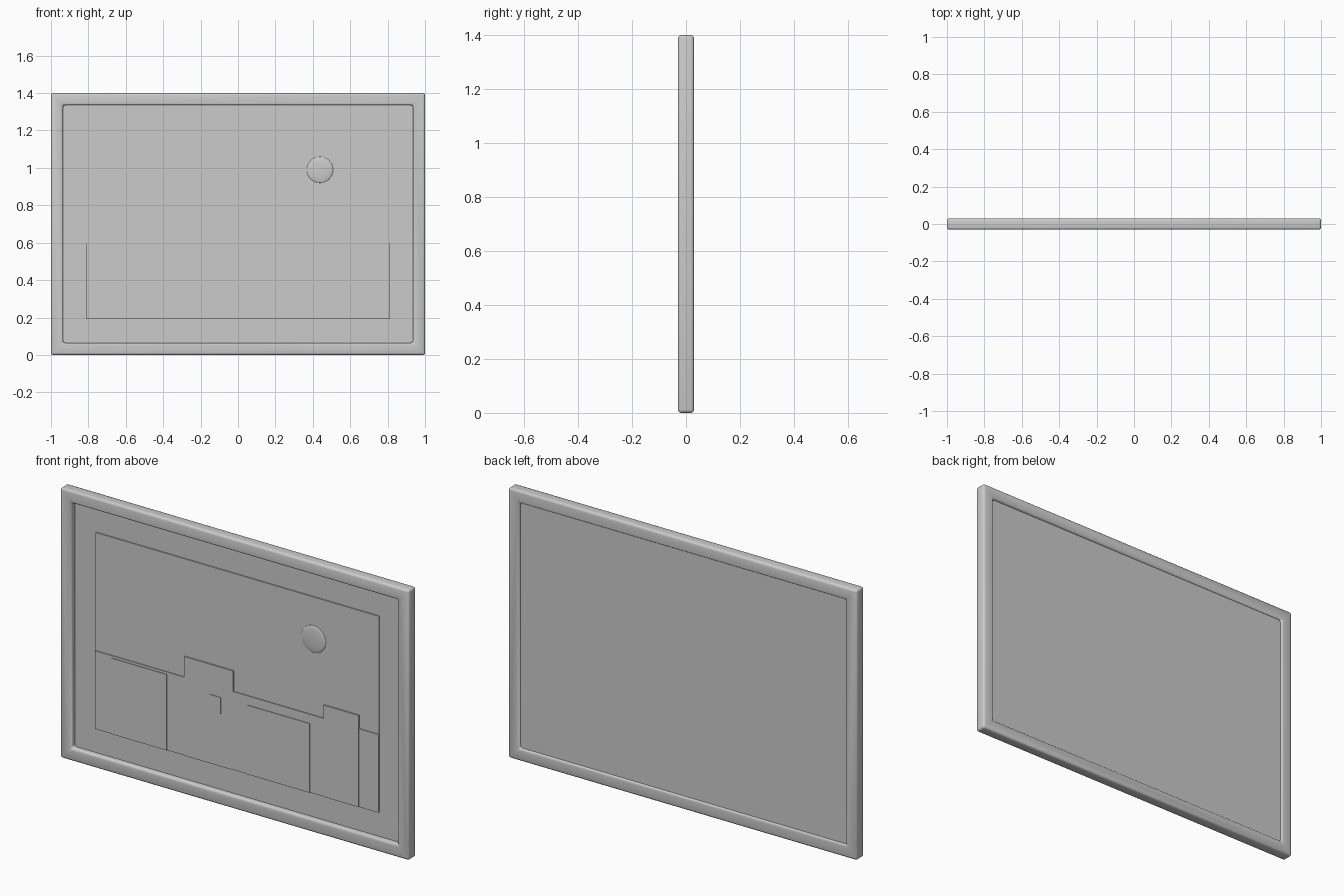
import bpy
import bmesh
from mathutils import Matrix

cube = bpy.data.objects.get("Cube")
if cube:
    bpy.data.objects.remove(cube, do_unlink=True)

GREY = (0.6, 0.6, 0.6, 1)
grey = bpy.data.materials.new("plain grey")
grey.use_nodes = True
grey.diffuse_color = GREY
grey.node_tree.nodes["Principled BSDF"].inputs["Base Color"].default_value = GREY


def add_object(name, bm):
    mesh = bpy.data.meshes.new(name)
    bm.to_mesh(mesh)
    bm.free()
    mesh.materials.append(grey)
    obj = bpy.data.objects.new(name, mesh)
    bpy.context.collection.objects.link(obj)
    return obj


def plate(name, x0, x1, z0, z1, front, back):
    """Flat box given by its limits in x, z and depth."""
    bm = bmesh.new()
    bmesh.ops.create_cube(bm, size=1)
    for v in bm.verts:
        v.co.x = x1 if v.co.x > 0 else x0
        v.co.y = back if v.co.y > 0 else front
        v.co.z = z1 if v.co.z > 0 else z0
    return add_object(name, bm)


def smooth(obj):
    bpy.ops.object.select_all(action="DESELECT")
    obj.select_set(True)
    bpy.context.view_layer.objects.active = obj
    bpy.ops.object.shade_smooth_by_angle()


HEIGHT, DEPTH, RAIL = 1.4, 0.06, 0.065

# Frame: a flat ring, thickened and rounded on every edge
bm = bmesh.new()
corners = [(-1, 0), (1, 0), (1, HEIGHT), (-1, HEIGHT)]
outer = bm.faces.new([bm.verts.new((x, -DEPTH / 2, z)) for x, z in corners])
bm.normal_update()
bmesh.ops.inset_region(bm, faces=[outer], thickness=RAIL, use_boundary=True, use_even_offset=True)
bmesh.ops.delete(bm, geom=[outer], context="FACES_ONLY")
frame = add_object("frame", bm)
solid = frame.modifiers.new("thickness", "SOLIDIFY")
solid.thickness = DEPTH
solid.offset = -1
bevel = frame.modifiers.new("rounded edges", "BEVEL")
bevel.width = 0.012
bevel.segments = 3
bevel.limit_method = "ANGLE"
smooth(frame)

# Backing board and the raised picture sheet
plate("backing_board", -0.945, 0.945, 0.055, HEIGHT - 0.055, 0.0, 0.018)
SIDE, BASE = 0.812, 0.192
plate("sky_sheet", -SIDE, SIDE, BASE, 1.208, -0.006, 0.001)
plate("skyline_strip", -SIDE, SIDE, BASE, 0.597, -0.0105, 0.001)

# Buildings: name, left, right, top
for name, x0, x1, top in [
    ("wide_house", -0.72, -0.40, 0.585),
    ("tall_tower", -0.30, -0.02, 0.705),
    ("low_house", 0.06, 0.42, 0.55),
    ("slim_tower", 0.50, 0.70, 0.667),
]:
    plate(name, x0, x1, BASE, top, -0.0138, -0.005)
plate("tower_window", -0.15, -0.088, 0.465, 0.55, -0.0168, -0.012)

# Sun: very shallow dome
bm = bmesh.new()
bmesh.ops.create_uvsphere(bm, u_segments=32, v_segments=16, radius=0.07)
bmesh.ops.transform(bm, verts=bm.verts, matrix=Matrix.Translation((0.438, -0.006, 0.99))
                    @ Matrix.Diagonal((1, 0.11, 1, 1)))
smooth(add_object("sun", bm))
